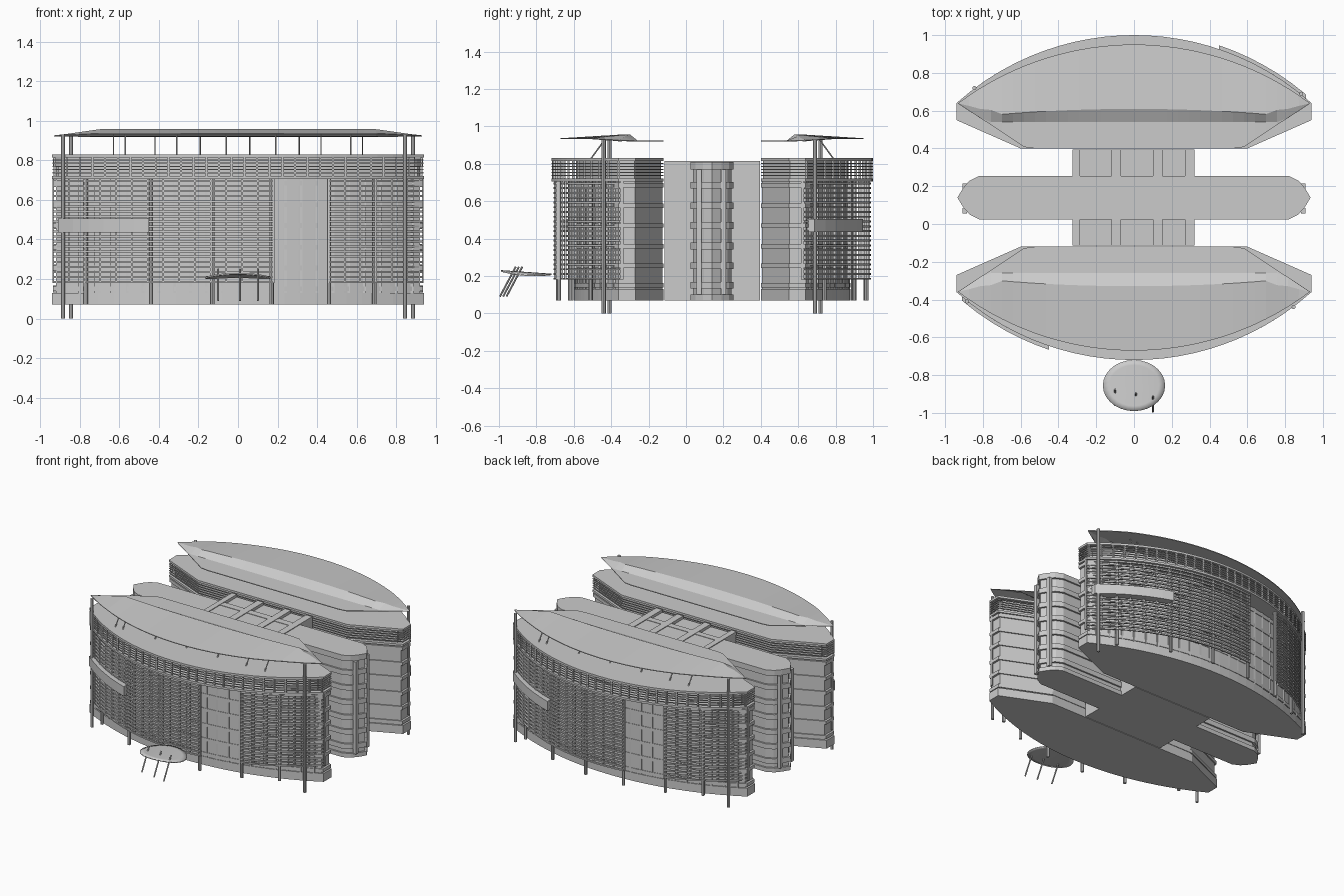
import bpy, bmesh, math
from mathutils import Vector, Matrix

if "Cube" in bpy.data.objects:
    bpy.data.objects.remove(bpy.data.objects["Cube"])

MID_Y = 0.14            # both wings are half-turn copies about (0, MID_Y)
FLOORS = [0.15, 0.255, 0.36, 0.47, 0.575, 0.685]


def finish(name, bm, twin=False, smooth=False):
    bmesh.ops.remove_doubles(bm, verts=bm.verts, dist=1e-5)
    bmesh.ops.recalc_face_normals(bm, faces=bm.faces)
    me = bpy.data.meshes.new(name)
    bm.to_mesh(me)
    bm.free()
    ob = bpy.data.objects.new("front_" + name if twin else name, me)
    bpy.context.collection.objects.link(ob)
    obs = [ob]
    if twin:
        back = bpy.data.objects.new("back_" + name, me)
        back.location = (0, 2 * MID_Y, 0)
        back.rotation_euler = (0, 0, math.pi)
        bpy.context.collection.objects.link(back)
        obs.append(back)
    if smooth:
        bpy.context.view_layer.objects.active = ob
        ob.select_set(True)
        bpy.ops.object.shade_smooth_by_angle(angle=math.radians(30))
        ob.select_set(False)
    return obs


def prism(bm, pts, z0, z1):
    lo = [bm.verts.new((x, y, z0)) for x, y in pts]
    hi = [bm.verts.new((x, y, z1)) for x, y in pts]
    bm.faces.new(lo[::-1])
    bm.faces.new(hi)
    for i in range(len(pts)):
        j = (i + 1) % len(pts)
        bm.faces.new((lo[i], lo[j], hi[j], hi[i]))


def strip(bm, outer, inner, z0, z1, closed=False):
    """Wall of constant height between two parallel paths."""
    secs = [[bm.verts.new((*o, z0)), bm.verts.new((*o, z1)),
             bm.verts.new((*i, z1)), bm.verts.new((*i, z0))] for o, i in zip(outer, inner)]
    for k in range(len(secs) if closed else len(secs) - 1):
        a, b = secs[k], secs[(k + 1) % len(secs)]
        for i in range(4):
            j = (i + 1) % 4
            bm.faces.new((a[i], b[i], b[j], a[j]))
    if not closed:
        bm.faces.new(secs[0])
        bm.faces.new(secs[-1][::-1])


def box(bm, x0, x1, y0, y1, z0, z1):
    prism(bm, [(x0, y0), (x1, y0), (x1, y1), (x0, y1)], z0, z1)


def rod(bm, a, b, r, n=8):
    a, b = Vector(a), Vector(b)
    rot = (b - a).to_track_quat('Z', 'Y').to_matrix().to_4x4()
    bmesh.ops.create_cone(bm, cap_ends=True, segments=n, radius1=r, radius2=r,
                          depth=(b - a).length, matrix=Matrix.Translation((a + b) / 2) @ rot)


def arc_y(x, apex, half=0.94, end=-0.36):
    s = end - apex
    r = (half * half + s * s) / (2 * s)
    return apex + r - math.sqrt(r * r - x * x)


def arc(apex, x0=-0.94, x1=0.94, n=24, off=0.0):
    xs = [x0 + (x1 - x0) * i / n for i in range(n + 1)]
    return [(x, arc_y(x, apex) + off) for x in xs]


def lens(apex):
    return arc(apex) + [(0.94, -0.27), (0.6, -0.12), (-0.6, -0.12), (-0.94, -0.27)]


def inset(pts, k, cy=-0.38):
    return [(x * k, cy + (y - cy) * k) for x, y in pts]


SLAB, BODY = lens(-0.72), lens(-0.60)

# wing body with podium and set-back top storey
bm = bmesh.new()
prism(bm, BODY, 0.07, 0.13)
prism(bm, inset(BODY, 0.98), 0.13, 0.71)
prism(bm, inset(BODY, 0.95), 0.71, 0.82)
finish("wing_body", bm, True)

# floor bands and window mullions
bm = bmesh.new()
for z in FLOORS:
    strip(bm, inset(BODY, 0.996), inset(BODY, 0.97), z - 0.012, z + 0.012, True)
for i in range(23):
    x = -0.88 + i * 0.08
    y = arc_y(x, -0.60)
    box(bm, x - 0.007, x + 0.007, y + 0.002, y + 0.03, 0.13, 0.71)
finish("window_frames", bm, True)

# roof terrace slab, fascia rails and posts
bm = bmesh.new()
prism(bm, SLAB, 0.815, 0.83)
prism(bm, SLAB, 0.705, 0.72)
for z in (0.737, 0.753, 0.769, 0.785, 0.801):
    strip(bm, inset(SLAB, 0.998), inset(SLAB, 0.988), z - 0.003, z + 0.003, True)
for i in range(30):
    x = -0.928 + i * 0.064
    y = arc_y(x, -0.72)
    box(bm, x - 0.005, x + 0.005, y + 0.002, y + 0.014, 0.72, 0.815)
finish("terrace_fascia", bm, True)

# louvre screen, open in one bay
bm = bmesh.new()
for x0, x1, n in ((-0.935, 0.18, 16), (0.46, 0.935, 8)):
    for k in range(21):
        z = 0.185 + k * 0.0255
        strip(bm, arc(-0.72, x0, x1, n, 0.01), arc(-0.72, x0, x1, n, 0.022), z - 0.005, z + 0.005)
    m = round((x1 - x0) / 0.08)
    for i in range(m + 1):
        x = x0 + (x1 - x0) * i / m
        y = arc_y(x, -0.72)
        box(bm, x - 0.004, x + 0.004, y + 0.015, y + 0.03, 0.18, 0.71)
finish("louvre_screen", bm, True)

# projecting curved balcony box
bm = bmesh.new()
strip(bm, arc(-0.72, -0.91, -0.45, 6, -0.02), arc(-0.72, -0.91, -0.45, 6, 0.05), 0.435, 0.505)
finish("balcony_box", bm, True)

# columns, tall end posts and roof struts
bm = bmesh.new()
for x in (-0.77, -0.44, -0.13, 0.17, 0.46, 0.69):
    y = arc_y(x, -0.72) + 0.03
    rod(bm, (x, y, 0.07), (x, y, 0.71), 0.011)
for x, y in ((0.845, -0.44), (-0.885, -0.41)):
    rod(bm, (x, y, 0), (x, y, 0.93), 0.011)
for x in (-0.63, -0.57, -0.31, -0.06, 0.19, 0.42, 0.57):
    rod(bm, (x, -0.51, 0.825), (x, -0.43, 0.935), 0.004, 6)
finish("columns", bm, True)

# floating lens roof
bm = bmesh.new()
rows = []
for i in range(33):
    x = -0.93 + 1.86 * i / 32
    line = -0.12 - max(0, abs(x) - 0.57) * 0.24 / 0.36
    yo = arc_y(x, -0.67, 0.93)
    t = min(1, (0.93 - abs(x)) / 0.23)
    yi = min(-0.26, line)
    yr = yi + (yo - yi) * (0.17 if t == 1 else 0.3)
    pts = [(yo, 0.924 + 0.010 * t), (yr, 0.922 + 0.033 * t), (yi, 0.922), (line, 0.921)]
    rows.append([bm.verts.new((x, y, z)) for y, z in pts])
for a, b in zip(rows, rows[1:]):
    for j in range(3):
        bm.faces.new((a[j], b[j], b[j + 1], a[j + 1]))
for ob in finish("roof", bm, True):
    m = ob.modifiers.new("thickness", 'SOLIDIFY')
    m.thickness = 0.005
    m.offset = 0

# central spine with rounded pointed ends
tip = [(0.82, 0.025), (0.87, 0.05), (0.905, 0.09), (0.935, 0.14),
       (0.905, 0.19), (0.87, 0.23), (0.82, 0.255)]
SPINE = tip + [(-x, y) for x, y in reversed(tip)]
bm = bmesh.new()
prism(bm, [(x * 0.985, MID_Y + (y - MID_Y) * 0.9) for x, y in SPINE], 0.08, 0.8)
prism(bm, SPINE, 0.07, 0.10)
prism(bm, SPINE, 0.77, 0.81)
for z in FLOORS:
    prism(bm, SPINE, z - 0.018, z + 0.018)
for s in (-1, 1):
    for y in (0.07, 0.20):
        x = s * 0.895
        box(bm, x - 0.012, x + 0.012, y - 0.014, y + 0.014, 0.1, 0.77)
finish("spine", bm)

# linking block with skylight grid
bm = bmesh.new()
box(bm, -0.32, 0.32, -0.115, 0.395, 0.07, 0.795)
for x0, x1 in ((-0.325, -0.285), (-0.12, -0.07), (0.10, 0.15), (0.27, 0.32)):
    box(bm, x0, x1, -0.115, 0.395, 0.79, 0.815)
for y0, y1 in ((0.025, 0.07), (0.20, 0.24)):
    box(bm, -0.32, 0.32, y0, y1, 0.79, 0.813)
finish("link_block", bm)

# entrance canopy: shallow oval shell
bm = bmesh.new()
last = None
for k in range(1, 6):
    r = k / 5
    ring = []
    for i in range(28):
        a = math.tau * i / 28
        x, y = 0.165 * r * math.cos(a), 0.135 * r * math.sin(a)
        ring.append(bm.verts.new((x, -0.855 + y, 0.222 - 0.07 * y - 0.5 * x * x)))
    if last:
        for i in range(28):
            j = (i + 1) % 28
            bm.faces.new((last[i], last[j], ring[j], ring[i]))
    else:
        bm.faces.new(ring)
    last = ring
for ob in finish("entrance_canopy", bm, smooth=True):
    m = ob.modifiers.new("thickness", 'SOLIDIFY')
    m.thickness = 0.008

# slanted canopy legs
bm = bmesh.new()
for x, y in ((-0.1, -0.96), (0.01, -0.978), (0.1, -0.995)):
    rod(bm, (x, y, 0.09), (x, y + 0.085, 0.25), 0.005)
finish("canopy_legs", bm)
